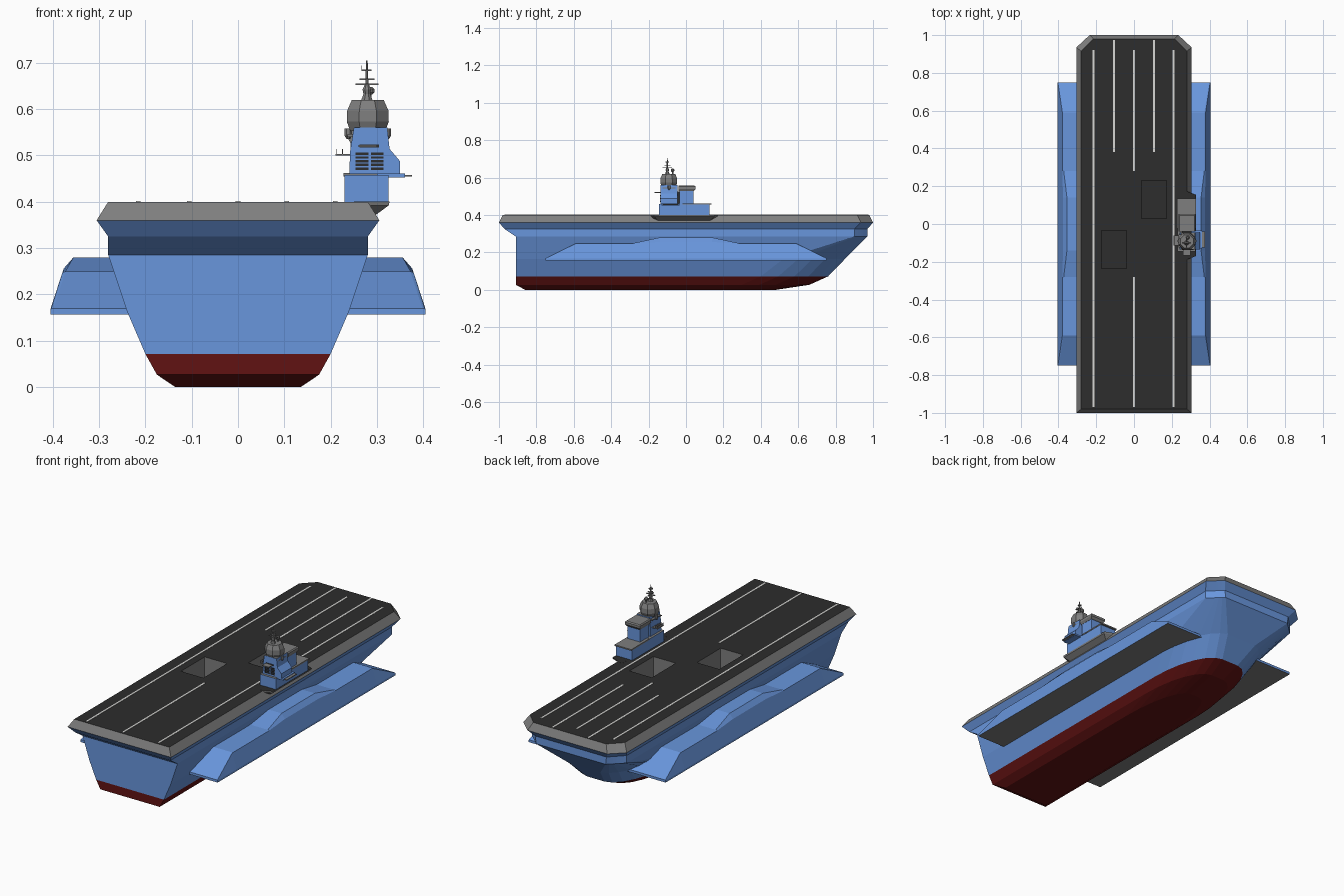
import bpy, bmesh, math
from mathutils import Vector

cube = bpy.data.objects.get("Cube")
if cube:
    bpy.data.objects.remove(cube)


def material(name, rgb):
    m = bpy.data.materials.new(name)
    m.use_nodes = True
    m.diffuse_color = (*rgb, 1)
    m.node_tree.nodes["Principled BSDF"].inputs["Base Color"].default_value = (*rgb, 1)
    return m


MATS = [material("hull_blue", (0.14, 0.305, 0.72)), material("keel_red", (0.12, 0.006, 0.006)),
        material("trim_grey", (0.21, 0.21, 0.21)), material("deck_black", (0.026, 0.026, 0.026)),
        material("line_white", (0.68, 0.68, 0.66))]
BLUE, RED, GREY, BLACK, WHITE = range(5)


def loft(name, rings, rule):
    """Skin a stack of equal rings; rule is a colour index or a function of the face."""
    bm = bmesh.new()
    loops = [[bm.verts.new(p) for p in ring] for ring in rings]
    for a, b in zip(loops, loops[1:]):
        for i in range(len(a)):
            j = (i + 1) % len(a)
            bm.faces.new((a[i], a[j], b[j], b[i]))
    bm.faces.new(loops[0])
    bm.faces.new(loops[-1])
    bmesh.ops.recalc_face_normals(bm, faces=bm.faces)
    bm.normal_update()
    for f in bm.faces:
        f.material_index = rule(f) if callable(rule) else rule
    mesh = bpy.data.meshes.new(name)
    bm.to_mesh(mesh)
    bm.free()
    for m in MATS:
        mesh.materials.append(m)
    ob = bpy.data.objects.new(name, mesh)
    bpy.context.scene.collection.objects.link(ob)
    return ob


def box(name, x0, x1, y0, y1, z0, z1, rule):
    return loft(name, [[(x0, y0, z), (x1, y0, z), (x1, y1, z), (x0, y1, z)] for z in (z0, z1)], rule)


def tube(name, x, y, levels, rule, sides=8):
    """Upright turned part from (z, radius) levels."""
    turn = [(i + 0.5) * math.tau / sides for i in range(sides)]
    return loft(name, [[(x + r * math.cos(a), y + r * math.sin(a), z) for a in turn]
                       for z, r in levels], rule)


# Hull: waterline outlines, rounded at the keel and chamfered at the deck
def outline(z, width, stern, shoulder, bow, tip, roundness):
    half = [(width, stern)]
    for i in range(7):
        t = i / 6
        a = t * math.pi / 2
        straight = Vector((width + (tip - width) * t, shoulder + (bow - shoulder) * t))
        curved = Vector((tip + (width - tip) * math.cos(a), shoulder + (bow - shoulder) * math.sin(a)))
        half.append(tuple(straight.lerp(curved, roundness)))
    return [(x, y, z) for x, y in half] + [(-x, y, z) for x, y in reversed(half)]


def hull_colour(f):
    z = f.calc_center_median().z
    if z < 0.072:
        return RED
    if z > 0.399:
        return BLACK
    return GREY if z > 0.36 else BLUE


hull = loft("hull", [outline(*level) for level in (
    (0, .135, -.86, .1, .48, .03, 1),
    (.027, .175, -.91, .3, .66, .04, 1),
    (.072, .2, -.91, .4, .76, .05, 1),
    (.165, .24, -.91, .52, .85, .09, .85),
    (.285, .28, -.91, .9, .97, .205, 0),
    (.325, .28, -.97, .9, .97, .21, 0),
    (.36, .305, -1, .935, 1, .235, 0),
    (.4, .28, -.98, .915, .98, .215, 0))], hull_colour)

# Elevator wells sunk into the deck
for x0, x1, y0, y1 in ((.04, .172, .03, .23), (-.172, -.04, -.235, -.035)):
    cutter = box("elevator_cutter", x0, x1, y0, y1, .24, .45,
                 lambda f: BLACK if abs(f.normal.z) > .5 else GREY)
    cutter.hide_render = True
    mod = hull.modifiers.new("elevator_well", 'BOOLEAN')
    mod.operation = 'DIFFERENCE'
    mod.solver = 'EXACT'
    mod.object = cutter
    bpy.context.view_layer.objects.active = hull
    bpy.ops.object.modifier_apply(modifier=mod.name)
    bpy.data.objects.remove(cutter)

# Side sponsons
def sponson_ring(s, y, xd, zd, xe, ze):
    half = [(.18, .157), (.405, .157), (.405, .167), (xd, zd), (xe, ze), (.18, ze)]
    return [(s * x, y, z) for x, z in half]


END, LOW, HIGH = (.403, .169, .398, .17), (.379, .247, .372, .25), (.376, .256, .355, .28)
for s, side in ((1, "left"), (-1, "right")):
    loft(side + "_sponson", [sponson_ring(s, y, *shape) for y, shape in (
        (-.75, END), (-.59, LOW), (-.28, LOW), (-.14, HIGH),
        (.14, HIGH), (.28, LOW), (.59, LOW), (.75, END))],
        lambda f: GREY if f.normal.z < -.9 else BLUE)

# Deck stripes
for x, y0, y1 in ((-.215, -.97, .92), (.21, -.97, .92), (0, -.97, -.28), (0, .28, .92),
                  (-.105, .38, .975), (.105, .38, .975)):
    box("deck_stripe", x - .005, x + .005, y0, y1, .398, .4015, WHITE)

# Deck extension under the island
loft("island_ledge", [[(.25, y0, z), (x, y0 + .03, z), (x, y1 - .03, z), (.25, y1, z)]
                      for z, x, y0, y1 in ((.37, .295, -.18, .16), (.392, .325, -.2, .18),
                                           (.4005, .327, -.2, .185))],
     lambda f: BLACK if f.normal.z > .9 else GREY)


# Island blocks
def grey_roof(f):
    return GREY if f.normal.z > .9 else BLUE


box("island_base", .23, .325, -.145, .125, .4, .458, grey_roof)
box("base_roof", .228, .327, -.02, .135, .455, .462, GREY)
box("bridge_wing", .3, .36, -.13, -.035, .452, .461, BLUE)
box("wing_walkway", .355, .375, -.125, -.04, .454, .458, GREY)
profile = [(.24, .46), (.35, .46), (.35, .487), (.327, .514), (.322, .56), (.25, .56), (.242, .51)]
loft("bridge_tower", [[(x, y, z) for x, z in profile] for y in (-.135, -.045)], grey_roof)
box("aft_house", .243, .317, -.035, .04, .46, .532, BLUE)
box("aft_link", .255, .305, -.05, -.03, .46, .525, BLACK)
loft("aft_house_roof", [[(.28 - w, -.04, z), (.28 + w, -.04, z), (.28 + w, y, z), (.28 - w, y, z)]
                        for z, w, y in ((.528, .038, .042), (.54, .045, .052),
                                        (.552, .045, .052), (.557, .04, .046))], GREY)
box("side_walkway", .21, .245, -.115, -.06, .5, .503, GREY)
box("front_walkway", .26, .3, -.168, -.13, .518, .522, GREY)
for x in (.212, .224):
    box("walkway_rail", x, x + .002, -.115, -.06, .503, .514, GREY)
for s in (1, -1):
    tube("side_sensor", .28 + s * .042, -.09, [(.535, .004), (.543, .009), (.558, .009)], GREY)

# Front louvres and window slot
for x in (.254, .287):
    for i in range(5):
        box("louvre", x, x + .027, -.138, -.134, .469 + i * .008, .474 + i * .008, BLACK)
box("bridge_window", .262, .304, -.138, -.134, .517, .524, BLACK)

# Radar tower and mast
tube("radar_tower", .28, -.092, [(.553, .041), (.573, .049), (.597, .048), (.62, .037)], GREY)
box("upper_collar", .236, .324, -.125, -.055, .54, .546, GREY)
tube("mast_foot", .278, -.1, [(.62, .013), (.632, .008), (.642, .01), (.655, .004)], GREY)
tube("mast", .278, -.1, [(.65, .004), (.68, .003), (.705, .002)], GREY, 6)
for z, w in ((.652, .025), (.663, .016), (.682, .01)):
    box("mast_yard", .278 - w, .278 + w, -.104, -.096, z, z + .003, GREY)
    box("mast_spreader", .275, .281, -.1 - w, -.1 + w, z, z + .003, GREY)
box("whip_aerial", .266, .268, -.101, -.099, .682, .694, GREY)
tube("dome_stand", .285, -.072, [(.618, .004), (.635, .004)], GREY, 6)
tube("radar_dome", .285, -.072, [(.631, .005), (.636, .01), (.643, .01), (.648, .005)], GREY)
